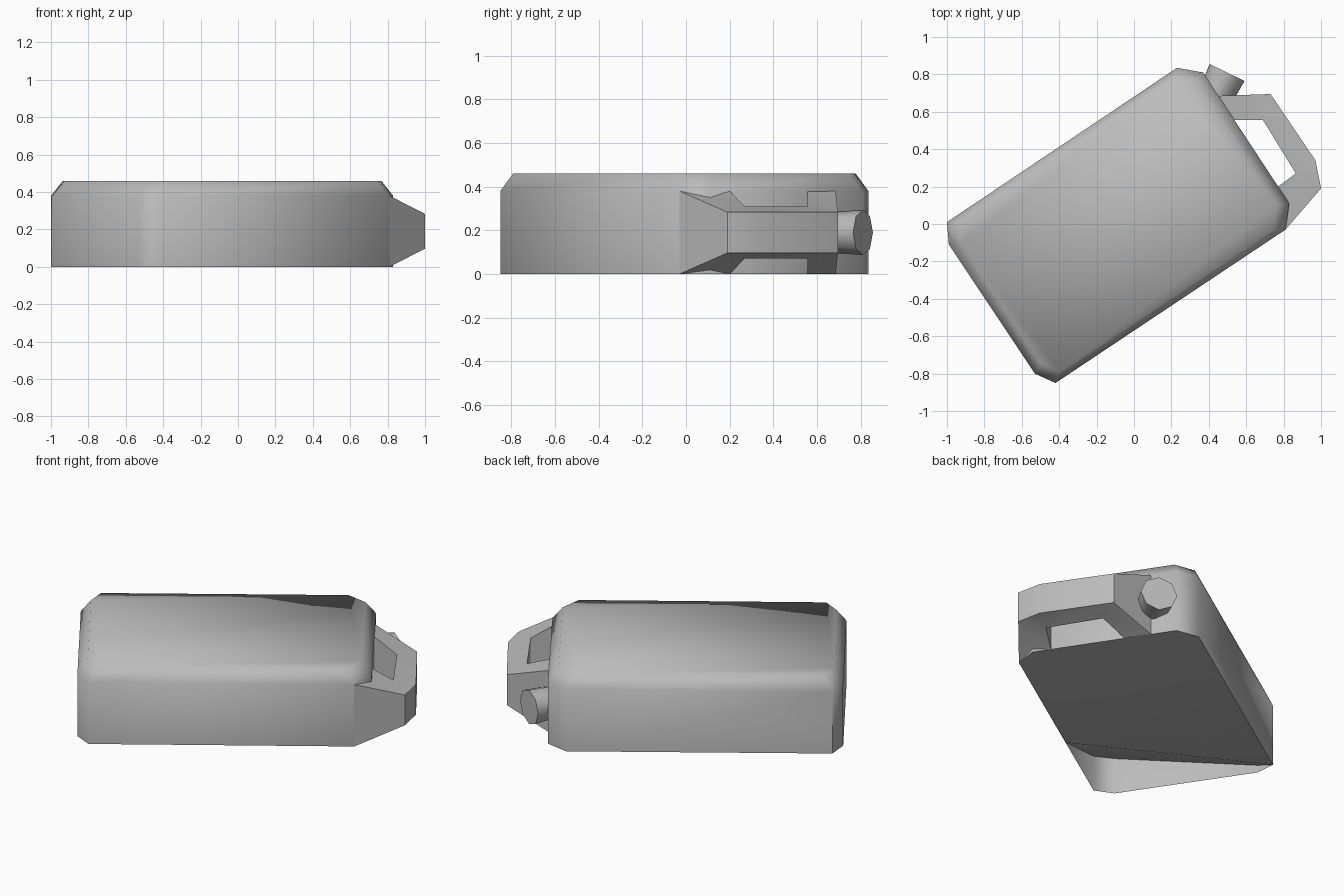
import bpy, bmesh, math
from mathutils import Vector

cube = bpy.data.objects.get("Cube")
if cube:
    bpy.data.objects.remove(cube)

grey = bpy.data.materials.new("plain grey")
grey.use_nodes = True
COLOUR = (0.5, 0.5, 0.5, 1)
grey.diffuse_color = COLOUR
grey.node_tree.nodes["Principled BSDF"].inputs["Base Color"].default_value = COLOUR

MID = 0.19      # height of the handle and cap centre line
WALL = 0.38     # top of the straight wall
TOP = 0.46


def finish(bm, name, angle, recalc=True):
    if recalc:
        bmesh.ops.recalc_face_normals(bm, faces=bm.faces)
    mesh = bpy.data.meshes.new(name)
    bm.to_mesh(mesh)
    bm.free()
    mesh.materials.append(grey)
    obj = bpy.data.objects.new(name, mesh)
    bpy.context.collection.objects.link(obj)
    bpy.ops.object.select_all(action='DESELECT')
    obj.select_set(True)
    bpy.context.view_layer.objects.active = obj
    bpy.ops.object.shade_smooth_by_angle(angle=math.radians(angle))
    return obj


def bridge(bm, a, b):
    for i in range(len(a)):
        j = (i + 1) % len(a)
        bm.faces.new((a[i], a[j], b[j], b[i]))


# Can body: straight walls, chamfered shoulder and flat top
outline = [(-1, 0.01), (-0.99, -0.11), (-0.53, -0.80), (-0.42, -0.85),
           (0.81, -0.03), (0.83, 0.11), (0.37, 0.81), (0.23, 0.835)]
centre = Vector((-0.085, -0.01))
bm = bmesh.new()
rings = []
for z, scale in ((0, 1), (WALL, 1), (TOP, 0.93)):
    pts = [centre + (Vector(p) - centre) * scale for p in outline]
    rings.append([bm.verts.new((p.x, p.y, z)) for p in pts])
bridge(bm, rings[0], rings[1])
bridge(bm, rings[1], rings[2])
bm.faces.new(rings[2])
finish(bm, "can_body", 60)

# Base panel: flat, with one corner folded up inside the walls
fold_a, fold_b = Vector((0.04, -0.54)), Vector(outline[0])
side = (fold_b - fold_a).normalized()
bm = bmesh.new()
a = bm.verts.new((*fold_a, 0))
base = [bm.verts.new((*p, 0)) for p in [outline[0]] + outline[4:]]
bm.faces.new([a] + base[1:] + base[:1]).normal_flip()
raised = []
for p in outline[1:4]:
    d = Vector(p) - fold_a
    raised.append(bm.verts.new((*p, 0.45 * abs(side.cross(d)))))
bm.faces.new([base[0]] + raised + [a]).normal_flip()
finish(bm, "base_panel", 60, recalc=False)

# Handle: four-sided bar, flared where it meets the body
outer = [(0.81, -0.03), (1, 0.19), (0.97, 0.34), (0.73, 0.695), (0.45, 0.685)]
inner = [(0.77, 0.20), (0.865, 0.27), (0.865, 0.27), (0.69, 0.555), (0.53, 0.555)]
bm = bmesh.new()
sections = []
for i, (o, n) in enumerate(zip(outer, inner)):
    end = i in (0, len(outer) - 1)
    ho, hi = (MID, MID) if end else (0.093, 0.118)
    sections.append([bm.verts.new((*p, MID + h)) for p, h in
                     ((o, -ho), (o, ho), (n, hi), (n, -hi))])
for s, t in zip(sections, sections[1:]):
    bridge(bm, s, t)
bmesh.ops.remove_doubles(bm, verts=bm.verts, dist=0.001)
finish(bm, "handle", 35)

# Filler cap: eight-sided plug angled out of the shoulder corner
bm = bmesh.new()
bmesh.ops.create_cone(bm, cap_ends=True, segments=8, radius1=0.09,
                      radius2=0.104, depth=0.2)
cap = finish(bm, "filler_cap", 50)
axis = Vector((0.437, 0.9, 0)).normalized()
cap.rotation_euler = axis.to_track_quat('Z', 'Y').to_euler()
cap.location = Vector((0.4975, 0.81, MID)) - axis * 0.1
